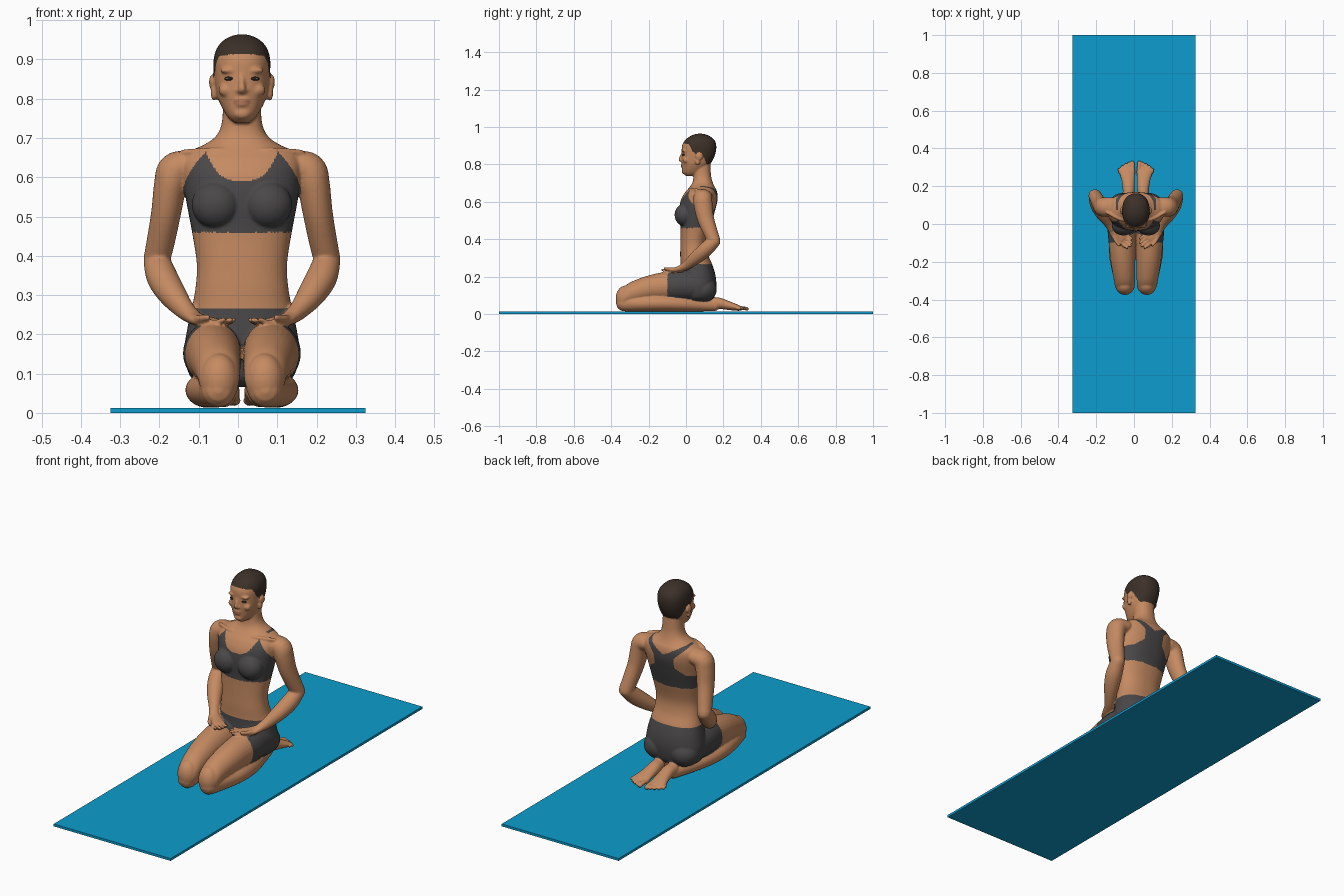
import bpy, bmesh, math
from mathutils import Vector, Matrix
from mathutils.bvhtree import BVHTree

if "Cube" in bpy.data.objects:
    bpy.data.objects.remove(bpy.data.objects["Cube"])

X0 = 0.01                      # the figure sits slightly off the mat's centre
CORE, LIMB, HEAD = 0, 1, 2     # part groups used by the colour rule


def material(name, rgb):
    m = bpy.data.materials.new(name)
    m.diffuse_color = (*rgb, 1)
    m.use_nodes = True
    m.node_tree.nodes["Principled BSDF"].inputs["Base Color"].default_value = m.diffuse_color
    return m


skin = material("skin", (0.56, 0.255, 0.122))
fabric = material("charcoal fabric", (0.068, 0.064, 0.064))
hair = material("dark hair", (0.045, 0.030, 0.022))
lips = material("lips", (0.46, 0.19, 0.10))
eye_dark = material("eye dark", (0.02, 0.015, 0.012))
eye_white = material("eye white", (0.55, 0.50, 0.45))
mat_blue = material("mat blue", (0.004, 0.335, 0.61))

bm = bmesh.new()


def spline(rows, steps):
    """Catmull-Rom through rows of numbers."""
    out = []
    for i in range(len(rows) - 1):
        a, b, c, d = (rows[max(i - 1, 0)], rows[i], rows[i + 1], rows[min(i + 2, len(rows) - 1)])
        for k in range(steps):
            t = k / steps
            out.append([0.5 * (2 * q + (r - p) * t + (2 * p - 5 * q + 4 * r - s) * t * t
                               + (3 * q - p - 3 * r + s) * t ** 3) for p, q, r, s in zip(a, b, c, d)])
    out.append(list(rows[-1]))
    return out


def loft(group, secs, side=(1, 0, 0), axis=None, m=1, e=2.0, n=28, steps=5, rounded=True):
    """Tube through sections (x, y, z, half width, half depth); m = -1 mirrors it."""
    pts = spline(secs, steps)
    rings = []
    for i, p in enumerate(pts):
        t = Vector(axis) if axis else (Vector(pts[min(i + 1, len(pts) - 1)][:3]) - Vector(pts[max(i - 1, 0)][:3]))
        t.normalize()
        u = Vector(side)
        u = (u - t * u.dot(t)).normalized()
        extra = [(0, 1)]
        if rounded and i == 0:
            extra = [(-math.sin(a), math.cos(a)) for a in (1.4, 0.9, 0.45)] + extra
        if rounded and i == len(pts) - 1:
            extra = extra + [(math.sin(a), math.cos(a)) for a in (0.45, 0.9, 1.4)]
        for off, sc in extra:
            c = Vector(p[:3]) + t * off * min(p[3], p[4])
            ring = []
            for k in range(n):
                a = 2 * math.pi * k / n
                ca, sa = math.cos(a), math.sin(a)
                v = c + u * (p[3] * sc * math.copysign(abs(ca) ** (2 / e), ca)) \
                    + t.cross(u) * (p[4] * sc * math.copysign(abs(sa) ** (2 / e), sa))
                ring.append(bm.verts.new((v.x * m, v.y, v.z)))
            rings.append(ring)
    faces = [bm.faces.new(rings[0]), bm.faces.new(rings[-1])]
    for r, s in zip(rings, rings[1:]):
        faces += [bm.faces.new((r[k], r[(k + 1) % n], s[(k + 1) % n], s[k])) for k in range(n)]
    for f in faces:
        f.material_index = group


def ball(group, c, r, m=1):
    mx = Matrix.Translation((c[0] * m, c[1], c[2])) @ Matrix.Diagonal((*r, 1))
    res = bmesh.ops.create_uvsphere(bm, u_segments=24, v_segments=16, radius=1, matrix=mx)
    for f in {f for v in res["verts"] for f in v.link_faces}:
        f.material_index = group


def stack(group, rows, e):
    """Upright loft from rows of (z, front y, back y, half width)."""
    loft(group, [(0, (f + b) / 2, z, w, (b - f) / 2) for z, f, b, w in rows],
         axis=(0, 0, 1), e=e, n=48, rounded=False)


# torso and neck
stack(CORE, [(.066, .01, .12, .09), (.09, -.02, .15, .13), (.15, -.03, .162, .147), (.21, -.032, .157, .140),
             (.265, -.03, .14, .128), (.32, -.031, .118, .118), (.38, -.03, .112, .115), (.46, -.03, .13, .127),
             (.54, -.036, .152, .142), (.60, -.03, .167, .15), (.64, -.012, .168, .152), (.665, .008, .162, .135),
             (.682, .022, .152, .098), (.705, .035, .142, .066), (.74, .04, .134, .051), (.80, .04, .13, .048)], 2.25)
# head
stack(HEAD, [(.738, .0, .05, .018), (.755, -.017, .085, .037), (.79, -.021, .12, .057), (.82, -.024, .142, .066),
             (.86, -.023, .158, .071), (.90, -.021, .162, .072), (.93, -.004, .152, .063), (.95, .022, .128, .045),
             (.960, .045, .105, .025), (.964, .065, .085, .008)], 2.25)
# nose, chin and mouth
loft(HEAD, [(0, -.019, .862, .006, .006), (0, -.026, .84, .007, .008), (0, -.031, .826, .010, .009),
            (0, -.024, .818, .011, .007)], n=16, rounded=False)
ball(HEAD, (0, -.006, .762), (.024, .017, .016))
ball(HEAD, (0, -.014, .7965), (.023, .014, .005))
ball(HEAD, (0, -.013, .785), (.020, .014, .006))

for m in (1, -1):
    # face relief and ears
    ball(HEAD, (.032, -.009, .872), (.024, .014, .008), m)
    ball(HEAD, (.038, .001, .822), (.022, .018, .018), m)
    ball(HEAD, (.010, -.022, .821), (.007, .008, .006), m)
    ball(LIMB, (.075, .07, .842), (.009, .019, .020), m)
    ball(LIMB, (.071, .062, .815), (.009, .013, .020), m)
    # bust, buttocks, collar bone
    ball(CORE, (.066, -.008, .53), (.062, .053, .06), m)
    ball(CORE, (.07, .095, .132), (.074, .07, .066), m)
    loft(CORE, [(.02, .022, .664, .008, .008), (.08, .025, .668, .008, .008), (.15, .06, .662, .009, .009)],
         side=(0, 0, 1), m=m, n=12)
    # upper arm
    loft(LIMB, [(.13, .092, .632, .036, .05), (.168, .09, .618, .046, .05), (.182, .092, .58, .042, .05),
                (.193, .105, .51, .038, .045), (.206, .13, .44, .036, .039), (.217, .15, .39, .034, .034)],
         side=(1, 0, .3), m=m)
    # forearm
    loft(LIMB, [(.217, .15, .388, .034, .034), (.203, .105, .345, .040, .039), (.177, .055, .302, .036, .035),
                (.145, .005, .262, .025, .025), (.122, -.028, .242, .025, .018)], side=(.6, -.8, 0), m=m)
    # palm, fingers and thumb
    loft(LIMB, [(.125, -.025, .243, .025, .017), (.10, -.052, .234, .035, .015), (.068, -.076, .230, .036, .011)],
         side=(.6, -.8, 0), m=m)
    for k, (o, ln) in enumerate(zip((-.027, -.009, .009, .027), (.042, .056, .060, .052))):
        x, y = .072 + .6 * o, -.073 - .8 * o
        loft(LIMB, [(x, y, .230, .009, .009), (x - .4 * ln, y - .3 * ln, .229, .008, .008),
                    (x - .8 * ln, y - .6 * ln, .237, .007, .007)], side=(.6, -.8, 0), m=m, n=12)
    loft(LIMB, [(.118, -.05, .238, .014, .012), (.108, -.085, .240, .010, .010), (.088, -.112, .243, .008, .008)],
         m=m, n=12)
    # thigh
    loft(CORE, [(.075, .09, .15, .068, .072), (.076, -.02, .152, .074, .080), (.073, -.10, .149, .071, .078),
                (.068, -.20, .137, .065, .069), (.061, -.29, .112, .057, .061), (.058, -.335, .088, .051, .056),
                (.057, -.357, .082, .038, .045)], axis=(0, -1, 0), m=m, rounded=False)
    ball(CORE, (.058, -.325, .083), (.050, .051, .068), m)
    # lower leg
    loft(LIMB, [(.060, -.33, .058, .045, .044), (.075, -.24, .057, .054, .044), (.086, -.14, .058, .058, .045),
                (.080, -.03, .054, .052, .041), (.060, .08, .047, .037, .033), (.044, .15, .045, .030, .030)],
         axis=(0, 1, 0), m=m)
    # foot, sole upwards, and toes
    loft(LIMB, [(.040, .15, .058, .031, .032), (.038, .185, .056, .032, .030), (.041, .23, .045, .035, .024),
                (.047, .275, .034, .042, .017), (.048, .292, .030, .042, .012)], axis=(0, 1, 0), m=m)
    for k in range(5):
        x, r, tip = .017 + .0175 * k, (.012 if k == 0 else .009), .325 - .002 * k - .0018 * k * k
        loft(LIMB, [(x - .002, .275, .031, r, r), (x, .305 - .003 * k, .032, r * .9, r * .8), (x + .002, tip, .027, r, r * .9)],
             axis=(0, 1, 0), m=m, n=12)

# fuse the parts into one smooth skin
bm.normal_update()
bm.faces.ensure_lookup_table()
tree = BVHTree.FromBMesh(bm)
groups = [f.material_index for f in bm.faces]
bmesh.ops.recalc_face_normals(bm, faces=bm.faces)
me = bpy.data.meshes.new("body")
bm.to_mesh(me)
bm.free()
body = bpy.data.objects.new("kneeling_figure", me)
bpy.context.collection.objects.link(body)
rm = body.modifiers.new("fuse", "REMESH")
rm.mode, rm.voxel_size = "VOXEL", 0.004
sm = body.modifiers.new("soften", "SMOOTH")
sm.factor, sm.iterations = 0.5, 5
fused = bpy.data.meshes.new_from_object(body.evaluated_get(bpy.context.evaluated_depsgraph_get()))
body.modifiers.clear()
body.data = fused
fused.materials.clear()
for mt in (skin, fabric, hair, lips):
    fused.materials.append(mt)


def interp(t, table):
    for (a, u), (b, v) in zip(table, table[1:]):
        if t <= b:
            return u + (v - u) * max(0, (t - a) / (b - a))
    return table[-1][1]


def colour(p, group):
    """0 skin, 1 fabric, 2 hair, 3 lips."""
    a, y, z = abs(p.x), p.y, p.z
    if group == HEAD:
        if z > interp(y, [(-.03, .916), (.015, .908), (.035, .87), (.055, .85), (.09, .85), (.11, .80), (.16, .785)]):
            return 2
        return 3 if y < 0 and (a / .023) ** 2 + ((z - .791) / .010) ** 2 < 1 else 0
    if group == CORE:
        if .062 < z < .266 and y > -.045 - .055 * min(1, a / .12):      # shorts
            return 1
        if .46 < z < .70:                                              # sports top
            if y < .075:
                return int(z < .59 + .07 * (a / .09) ** 3 and z < .6 + (.15 - a) * 1.3 - max(0, y) * .5)
            outer = interp(z, [(.52, .2), (.535, .10), (.57, .055), (.62, .055), (.67, .105), (.70, .11)])
            return int((z - .63) * 1.8 < a < outer)
    return 0


for f in fused.polygons:
    f.material_index = colour(f.center, groups[tree.find_nearest(f.center)[2]])
    f.use_smooth = True
body.location.x = X0

# eyes
for s, side in ((1, "left"), (-1, "right")):
    for name, mt, dx, y, r in (("eye", eye_dark, .031, -.012, (.014, .0095, .0055)),
                               ("eye_white", eye_white, .037, -.0135, (.005, .008, .003))):
        bpy.ops.mesh.primitive_uv_sphere_add(segments=20, ring_count=12, radius=1, location=(X0 + s * dx, y, .851))
        o = bpy.context.object
        o.name, o.scale = f"{side}_{name}", r
        o.data.materials.append(mt)
        bpy.ops.object.shade_smooth()

# exercise mat
bpy.ops.mesh.primitive_cube_add(size=1, location=(0, 0, .006))
o = bpy.context.object
o.name, o.scale = "exercise_mat", (.65, 2, .012)
o.data.materials.append(mat_blue)
